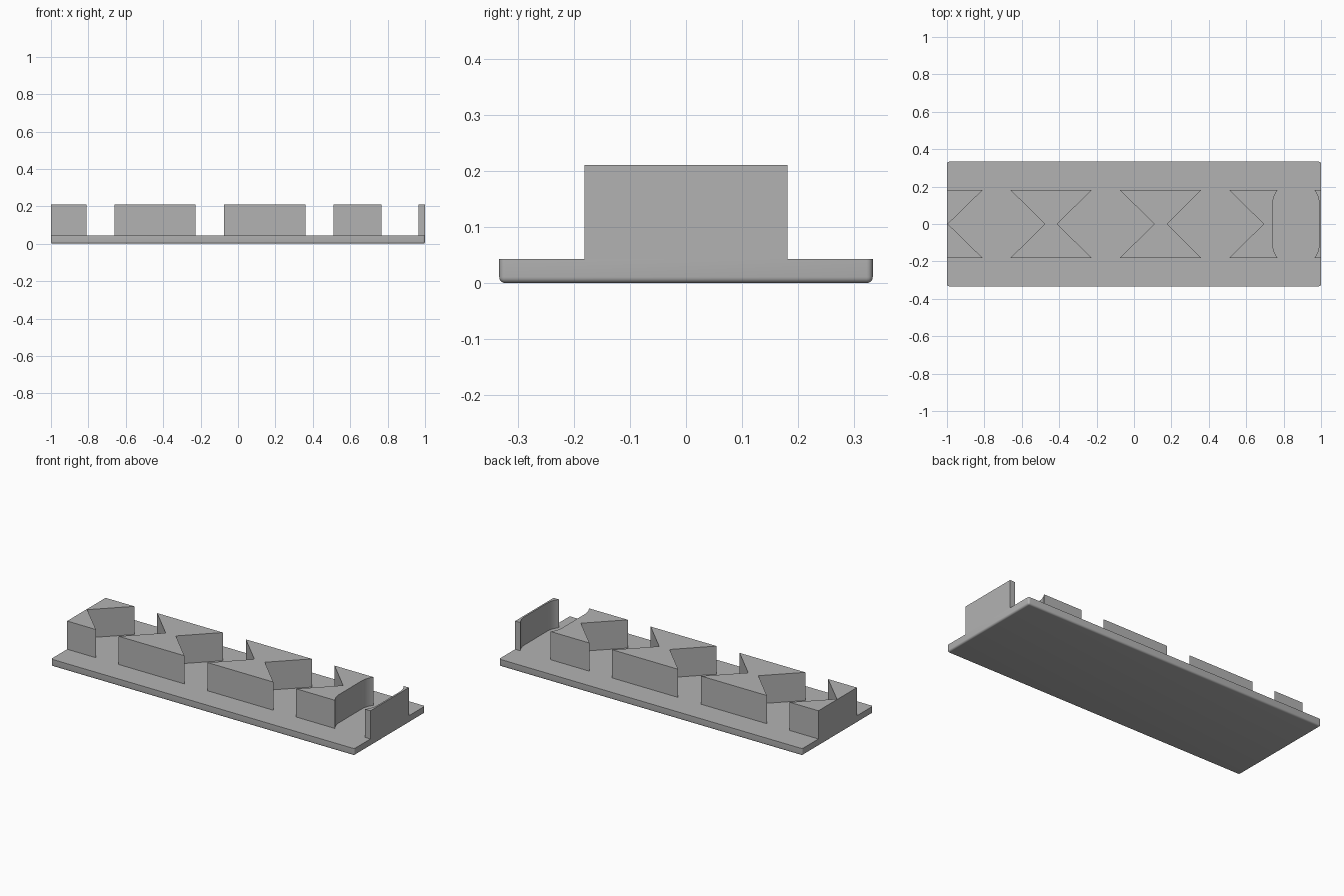
import bpy, bmesh, math

if "Cube" in bpy.data.objects:
    bpy.data.objects.remove(bpy.data.objects["Cube"])

BASE_TOP, TOP = 0.043, 0.211   # heights
W = 0.181                      # half depth of the blocks

grey = bpy.data.materials.new("grey")
grey.diffuse_color = (0.45, 0.45, 0.45, 1)
grey.use_nodes = True
grey.node_tree.nodes["Principled BSDF"].inputs["Base Color"].default_value = grey.diffuse_color


def finish(bm, name):
    bmesh.ops.recalc_face_normals(bm, faces=bm.faces)
    mesh = bpy.data.meshes.new(name)
    bm.to_mesh(mesh)
    bm.free()
    mesh.materials.append(grey)
    obj = bpy.data.objects.new(name, mesh)
    bpy.context.collection.objects.link(obj)
    bpy.ops.object.select_all(action='DESELECT')
    obj.select_set(True)
    bpy.context.view_layer.objects.active = obj
    bpy.ops.object.shade_smooth_by_angle(angle=math.radians(30))
    return obj


def prism(name, outline):
    """Extrude a plan outline upward from the plate."""
    bm = bmesh.new()
    face = bm.faces.new([bm.verts.new((x, y, BASE_TOP)) for x, y in outline])
    ret = bmesh.ops.extrude_face_region(bm, geom=[face], use_keep_orig=True)
    bmesh.ops.translate(bm, vec=(0, 0, TOP - BASE_TOP),
                        verts=[g for g in ret['geom'] if isinstance(g, bmesh.types.BMVert)])
    return finish(bm, name)


def slot_side(side):
    """One long side of the round-ended slot, from -W to W in y."""
    cx, r, straight = 0.866, 0.124, 0.106
    end = math.asin((W - straight) / r)
    arc = [end * i / 8 for i in range(9)]
    upper = [(cx + side * r * math.cos(a), straight + r * math.sin(a)) for a in arc]
    return [(x, -y) for x, y in reversed(upper)] + upper


# Base plate: rounded corners and rounded bottom rim, sharp top rim
bm = bmesh.new()
bmesh.ops.create_cube(bm, size=1)
for v in bm.verts:
    v.co = (v.co.x * 2, v.co.y * 0.666, (v.co.z + 0.5) * BASE_TOP)
rounded = [e for e in bm.edges if min(v.co.z for v in e.verts) < 0.001]
bmesh.ops.bevel(bm, geom=rounded, offset=0.011, segments=5, profile=0.5, affect='EDGES')
finish(bm, "base_plate")

# End block with one V notch
prism("left_end_block", [(-1, -W), (-0.81, -W), (-0.995, 0), (-0.81, W), (-1, W)])

# Middle blocks notched on both sides
for i, (x0, x1) in enumerate([(-0.66, -0.227), (-0.075, 0.36)]):
    prism(f"notched_block_{i + 1}", [(x0, -W), (x1, -W), (x1 - 0.183, 0),
                                     (x1, W), (x0, W), (x0 + 0.183, 0)])

# Block between the last notch and the slot
prism("slot_block", [(0.693, 0), (0.51, -W)] + slot_side(-1) + [(0.51, W)])

# Thin wall beyond the slot
prism("right_end_wall", [(1, W), (1, -W)] + slot_side(1))
